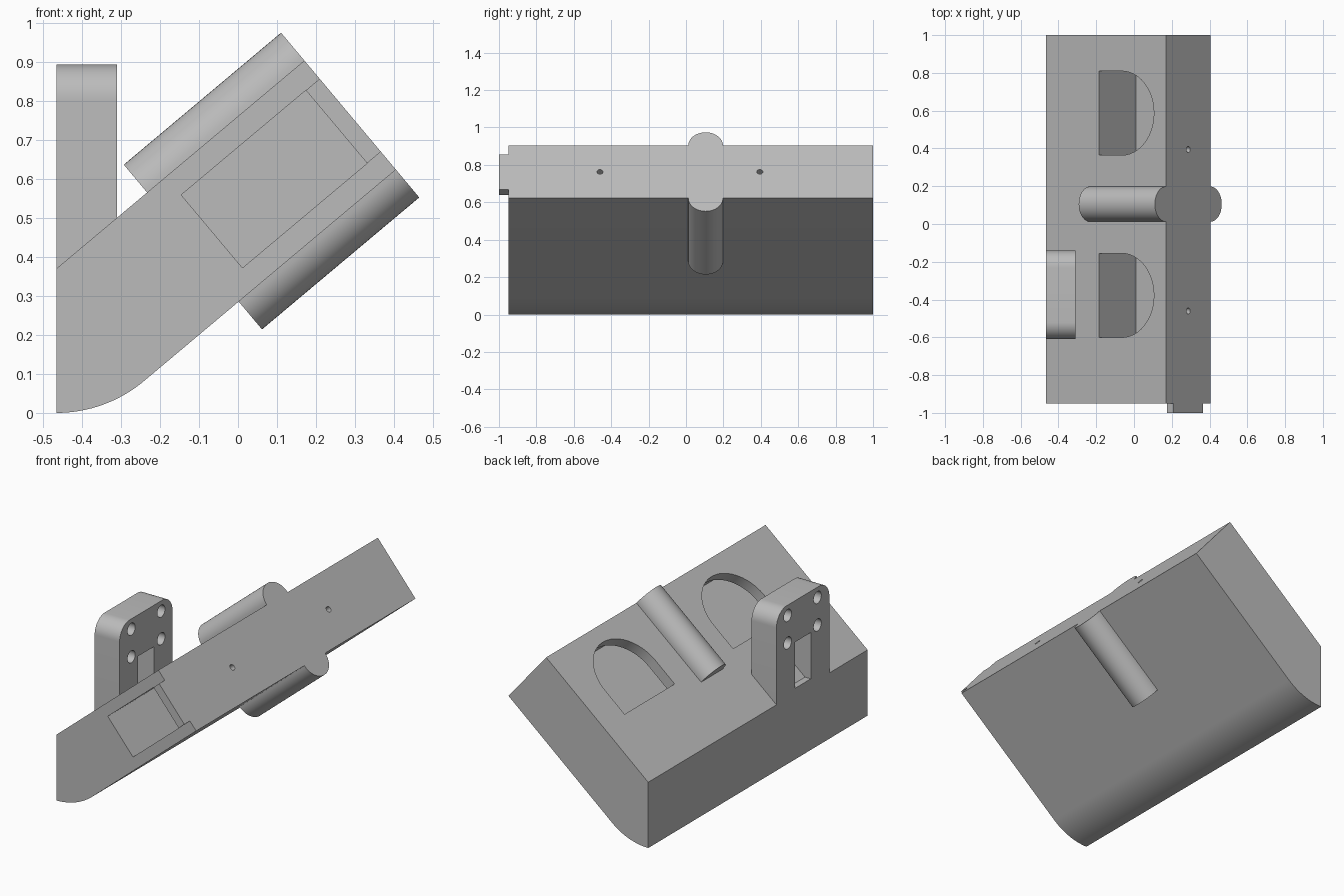
import bpy, bmesh
from math import sin, cos, tan, pi, radians
from mathutils import Vector

cube = bpy.data.objects.get("Cube")
if cube:
    bpy.data.objects.remove(cube)

grey = bpy.data.materials.new("plain grey")
grey.use_nodes = True
colour = (0.5, 0.5, 0.5, 1)
grey.diffuse_color = colour
grey.node_tree.nodes["Principled BSDF"].inputs["Base Color"].default_value = colour

# Sloped frame: U runs up the slope, N points out of its top face
TILT = radians(40)
X, Y, Z = Vector((1, 0, 0)), Vector((0, 1, 0)), Vector((0, 0, 1))
U, N = Vector((cos(TILT), 0, sin(TILT))), Vector((-sin(TILT), 0, cos(TILT)))
CORNER = Vector((-0.465, 0, 0.37))
LENGTH, THICK, ROOF, FLOOR = 0.829, 0.365, 0.061, 0.305
POCKET_START, POCKET_END = 0.366, 0.783


def prism(name, points, low, high, axes, origin=CORNER):
    """Extrude a 2D outline along the third axis."""
    a, b, c = axes
    bm = bmesh.new()
    ends = [[bm.verts.new(origin + a * p + b * q + c * h) for p, q in points]
            for h in (low, high)]
    for ring in ends:
        bm.faces.new(ring)
    for i in range(len(points)):
        j = (i + 1) % len(points)
        bm.faces.new((ends[0][i], ends[0][j], ends[1][j], ends[1][i]))
    bmesh.ops.recalc_face_normals(bm, faces=bm.faces)
    mesh = bpy.data.meshes.new(name)
    bm.to_mesh(mesh)
    bm.free()
    mesh.materials.append(grey)
    obj = bpy.data.objects.new(name, mesh)
    bpy.context.collection.objects.link(obj)
    return obj


def arc(cx, cy, r, start, end, steps=16):
    angles = [radians(start + (end - start) * i / steps) for i in range(steps + 1)]
    return [(cx + r * cos(t), cy + r * sin(t)) for t in angles]


def circle(cx, cy, r):
    return arc(cx, cy, r, 0, 360, 24)[:-1]


def box(a, b, c, d):
    return [(a, c), (b, c), (b, d), (a, d)]


def select(obj):
    bpy.ops.object.select_all(action='DESELECT')
    obj.select_set(True)
    bpy.context.view_layer.objects.active = obj


def cut(obj, cutters):
    select(obj)
    for cutter in cutters:
        mod = obj.modifiers.new("cut", 'BOOLEAN')
        mod.operation, mod.solver, mod.object = 'DIFFERENCE', 'EXACT', cutter
        bpy.ops.object.modifier_apply(modifier=mod.name)
        bpy.data.objects.remove(cutter)


# Sloped body with a rounded lower edge
top_end = CORNER + U * LENGTH
low_end = top_end - N * THICK
meet = low_end.x - low_end.z / tan(TILT)
radius = (meet - CORNER.x) / tan(TILT / 2)
profile = arc(CORNER.x, radius, radius, -90, -50)
profile += [(low_end.x, low_end.z), (top_end.x, top_end.z), (CORNER.x, CORNER.z)]
body = prism("sloped_body", profile, -0.95, 1, (X, Z, Y), Vector())

# Long pocket, two rounded windows and two screw holes
tools = [prism("pocket_cutter", box(POCKET_START, POCKET_END, -FLOOR, -ROOF),
               -1.1, 0.86, (U, N, Y))]
for y in (-0.378, 0.587):
    r = 0.2225
    outline = [(POCKET_START, y - r)] + arc(0.522, y, r, -90, 90, 24)
    outline.append((POCKET_START, y + r))
    tools.append(prism("window_cutter", outline, -0.2, 0.1, (U, Y, N)))
for y in (-0.46, 0.395):
    tools.append(prism("screw_cutter", circle(y, -THICK / 2, 0.016),
                       0.7, 0.9, (Y, N, U)))
cut(body, tools)

# Lip at the mouth of the pocket
lip = prism("pocket_lip", box(POCKET_END, LENGTH, -FLOOR, -ROOF),
            -1, -0.95, (U, N, Y))

# Half-round ribs above and below
ribs = [prism(name, arc(0.105, n, 0.093, start, start + 180, 24),
              0.303, LENGTH, (Y, N, U))
        for name, n, start in (("upper_rib", 0, 0), ("lower_rib", -THICK, 180))]

# Upright mounting post with rounded top corners
outline = [(-0.61, 0.37), (-0.14, 0.37)]
outline += arc(-0.23, 0.803, 0.09, 0, 90, 12) + arc(-0.52, 0.803, 0.09, 90, 180, 12)
post = prism("mounting_post", outline, -0.465, -0.31, (Y, Z, X), Vector())
tools = [prism("slot_cutter", box(-0.445, -0.305, 0.4, 0.66),
               -0.6, -0.2, (Y, Z, X), Vector())]
for y in (-0.505, -0.24):
    for z in (0.68, 0.835):
        tools.append(prism("bolt_cutter", circle(y, z, 0.034),
                           -0.6, -0.2, (Y, Z, X), Vector()))
cut(post, tools)

for part in [body, lip, post] + ribs:
    select(part)
    bpy.ops.object.shade_smooth_by_angle(angle=radians(30))
